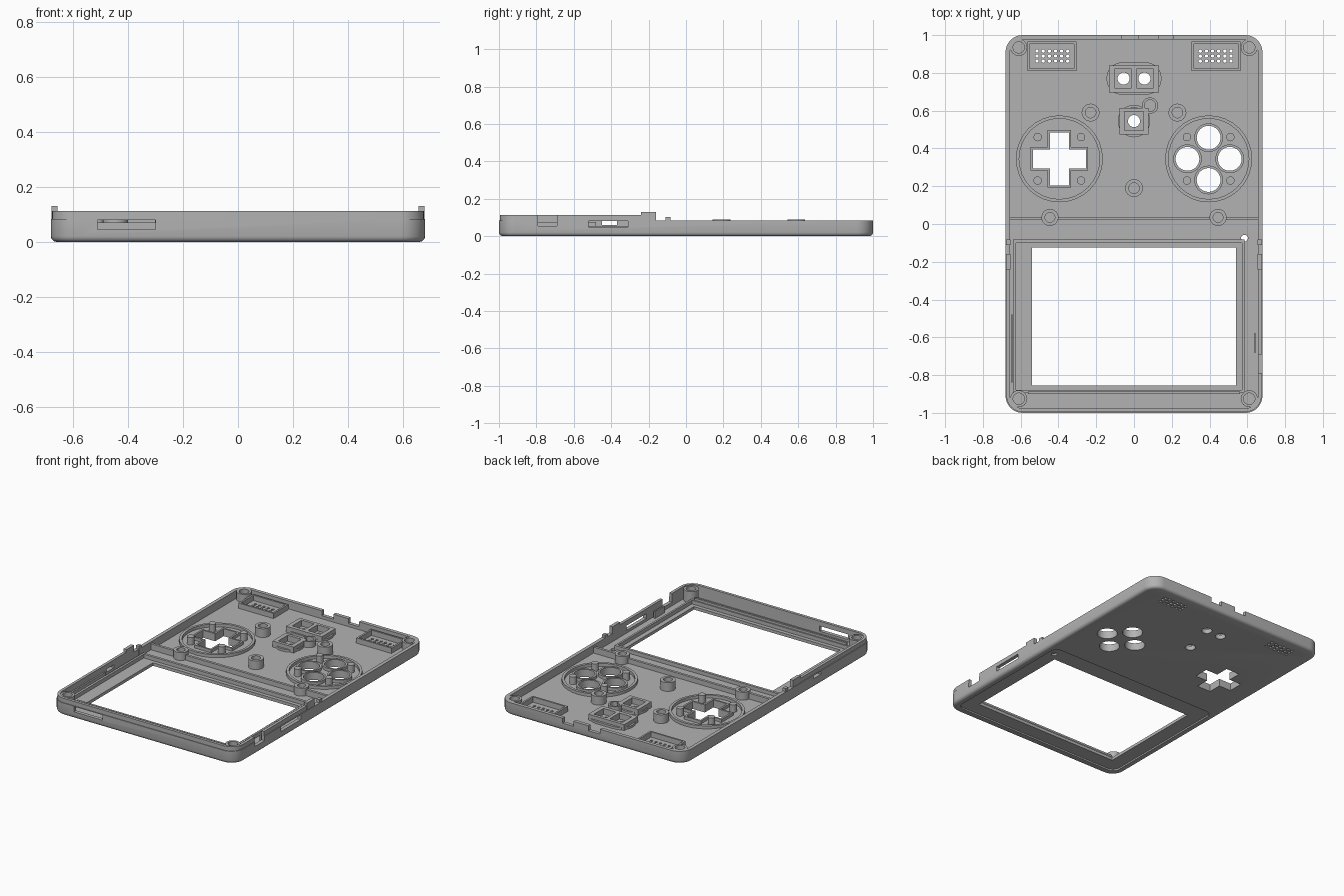
import bpy, bmesh
from math import cos, sin, pi, radians

cube = bpy.data.objects.get("Cube")
if cube:
    bpy.data.objects.remove(cube)

plastic = bpy.data.materials.new("grey_plastic")
GREY = (0.45, 0.45, 0.45, 1)
plastic.diffuse_color = GREY
plastic.use_nodes = True
plastic.node_tree.nodes["Principled BSDF"].inputs["Base Color"].default_value = GREY

FLOOR = 0.03
ROOT = 0.02      # parts are sunk slightly into the floor
SIDE_TOP = 0.083
LIP_TOP = 0.112
parts = []


# ---------- outline helpers ----------
def circle(x, y, r, n=32):
    return [(x + r * cos(2 * pi * i / n), y + r * sin(2 * pi * i / n)) for i in range(n)]


def rect(x0, x1, y0, y1):
    return [(x0, y0), (x1, y0), (x1, y1), (x0, y1)]


def round_rect(x, y, w, h, r, n=8):
    pts = []
    for k, (sx, sy) in enumerate([(1, 1), (-1, 1), (-1, -1), (1, -1)]):
        for i in range(n + 1):
            a = (k + i / n) * pi / 2
            pts.append((x + sx * (w / 2 - r) + r * cos(a), y + sy * (h / 2 - r) + r * sin(a)))
    return pts


def cross(x, y, a, b):
    quarter = [(a, -b), (a, b), (b, b)]
    pts = []
    for k in range(4):
        c, s = round(cos(k * pi / 2)), round(sin(k * pi / 2))
        pts += [(x + c * u - s * v, y + s * u + c * v) for u, v in quarter]
    return pts


# ---------- solid helpers ----------
def loft(bm, levels):
    """Stack outlines given as (points, z) and cap both ends."""
    rows = [[bm.verts.new((px, py, z)) for px, py in pts] for pts, z in levels]
    n = len(rows[0])
    for lo, hi in zip(rows, rows[1:]):
        for i in range(n):
            j = (i + 1) % n
            bm.faces.new((lo[i], lo[j], hi[j], hi[i]))
    bm.faces.new(rows[0][::-1])
    bm.faces.new(rows[-1])


def finish(name, bm):
    bmesh.ops.recalc_face_normals(bm, faces=bm.faces)
    mesh = bpy.data.meshes.new(name)
    bm.to_mesh(mesh)
    bm.free()
    mesh.materials.append(plastic)
    obj = bpy.data.objects.new(name, mesh)
    bpy.context.collection.objects.link(obj)
    return obj


def solids(name, items):
    """One object from several prisms given as (outline, bottom, top)."""
    bm = bmesh.new()
    for pts, z0, z1 in items:
        loft(bm, [(pts, z0), (pts, z1)])
    return finish(name, bm)


def block(name, pts, z1, z0=ROOT):
    parts.append(solids(name, [(pts, z0, z1)]))


def ring(name, outer, inner, z1, z0=ROOT):
    bm = bmesh.new()
    rows = [[bm.verts.new((px, py, z)) for px, py in pts]
            for pts, z in [(outer, z0), (outer, z1), (inner, z1), (inner, z0)]]
    n = len(outer)
    for k in range(4):
        a, b = rows[k], rows[(k + 1) % 4]
        for i in range(n):
            j = (i + 1) % n
            bm.faces.new((a[i], a[j], b[j], b[i]))
    parts.append(finish(name, bm))


def tube(name, x, y, r, hole, z1):
    ring(name, circle(x, y, r), circle(x, y, hole), z1)


def cut(obj, cutters):
    for c in cutters:
        mod = obj.modifiers.new("cut", "BOOLEAN")
        mod.operation, mod.solver, mod.object = "DIFFERENCE", "EXACT", c
        c.hide_render = True
    graph = bpy.context.evaluated_depsgraph_get()
    graph.update()
    obj_mesh = bpy.data.meshes.new_from_object(obj.evaluated_get(graph))
    obj.modifiers.clear()
    obj.data = obj_mesh
    for c in cutters:
        bpy.data.objects.remove(c)


# ---------- shell ----------
def shell_outline(inset):
    return round_rect(0, 0, 1.36 - 2 * inset, 2 - 2 * inset, 0.09 - inset)


bm = bmesh.new()
loft(bm, [(shell_outline(i), z) for i, z in
          [(0.02, 0), (0.01, 0.003), (0.003, 0.01), (0, 0.02),
           (0, SIDE_TOP), (0.005, SIDE_TOP), (0.005, LIP_TOP)]])
shell = finish("shell", bm)
parts.append(shell)

PAD_X, PAD_Y, STEP = 0.395, 0.345, 0.112
buttons = [(PAD_X + dx, PAD_Y + dy) for dx, dy in [(STEP, 0), (-STEP, 0), (0, STEP), (0, -STEP)]]

hollow = solids("hollow_cutter", [
    (shell_outline(0.024), FLOOR, 0.3),
    (round_rect(0, -0.475, 1.27, 0.95, 0.05), -0.1, 0.01)])

holes = [rect(-0.54, 0.54, -0.855, -0.125), cross(-PAD_X, PAD_Y, 0.14, 0.05),
         circle(0.585, -0.075, 0.018)]
holes += [circle(x, y, 0.063) for x, y in buttons]
holes += [circle(x, y, 0.032) for x, y in [(-0.055, 0.77), (0.055, 0.77), (0, 0.545)]]
for side in (-1, 1):
    for i in range(6):
        for j in range(3):
            holes.append(circle(side * 0.432 + (i - 2.5) * 0.0325, 0.889 + (j - 1) * 0.0265, 0.009, 12))
openings = solids("opening_cutter", [(h, -0.1, 0.2) for h in holes])

notches = solids("notch_cutter", [
    (rect(-1, 1, -0.16, 1.1), SIDE_TOP, 0.3),                 # lower upper-half rim
    (rect(-0.51, -0.3, -1.1, -0.95), 0.045, 0.08),            # front slot
    (rect(0.64, 0.8, -0.52, -0.31), 0.048, 0.08),             # side slot
    (rect(0.64, 0.8, -0.79, -0.69), 0.053, 0.3),              # side notch
    (rect(-0.8, -0.64, -0.45, -0.37), 0.06, 0.08)])
back_notches = solids("back_notch_cutter", [
    (rect(-0.065, 0.02, 0.95, 1.1), 0.05, 0.2),
    (rect(0.13, 0.21, 0.95, 1.1), 0.05, 0.2)])
cut(shell, [hollow, openings, notches, back_notches])

# ---------- parts repeated on both sides ----------
for s, side in [(-1, "right"), (1, "left")]:
    tube(side + "_back_corner_post", s * 0.61, 0.935, 0.045, 0.03, SIDE_TOP)
    tube(side + "_front_corner_post", s * 0.61, -0.925, 0.045, 0.03, LIP_TOP - 0.007)
    tube(side + "_screw_post", s * 0.23, 0.59, 0.047, 0.028, 0.088)
    tube(side + "_divider_post", s * 0.445, 0.035, 0.045, 0.026, SIDE_TOP)
    ring(side + "_speaker_frame", rect(*sorted((s * 0.305, s * 0.565)), 0.81, 0.965),
         rect(*sorted((s * 0.317, s * 0.553)), 0.822, 0.953), 0.065)
    # raised collar around each button group, with locating pegs
    tube(side + "_pad_collar", s * PAD_X, PAD_Y, 0.23, 0.213, 0.05)
    for k in range(4):
        px = s * PAD_X + (1 if k % 2 else -1) * 0.115
        py = PAD_Y + (1 if k // 2 else -1) * 0.115
        block(f"{side}_pad_peg_{k + 1}", circle(px, py, 0.022, 20), 0.08)
    # tabs standing on the side rim
    x0, x1 = sorted((s * 0.655, s * 0.677))
    block(side + "_rim_tab", rect(x0, x1, -0.24, -0.16), 0.13, 0.05)
    block(side + "_small_tab", rect(x0, x1, -0.11, -0.083), 0.103, 0.05)
    # divider between button half and screen half
    block(side + "_divider", rect(*sorted((s * 0.48, s * 0.657)), 0.02, 0.037), 0.07)

block("middle_divider", rect(-0.41, 0.41, 0.02, 0.037), 0.062)
tube("middle_screw_post", 0, 0.19, 0.047, 0.028, 0.088)

# ---------- button guides ----------
ring("cross_guide", cross(-PAD_X, PAD_Y, 0.152, 0.062), cross(-PAD_X, PAD_Y, 0.14, 0.05), 0.05)
for k, (x, y) in enumerate(buttons):
    tube(f"button_guide_{k + 1}", x, y, 0.076, 0.063, 0.05)

ring("pair_collar", round_rect(0, 0.77, 0.29, 0.17, 0.08), round_rect(0, 0.77, 0.26, 0.14, 0.065), 0.045)
for s, side in [(-1, "right"), (1, "left")]:
    ring(side + "_small_button_well", rect(s * 0.064 - 0.068, s * 0.064 + 0.068, 0.695, 0.84),
         rect(s * 0.058 - 0.046, s * 0.058 + 0.046, 0.72, 0.82), 0.07)
tube("single_collar", 0, 0.545, 0.086, 0.072, 0.045)
ring("single_button_well", rect(-0.078, 0.078, 0.475, 0.615), rect(-0.05, 0.05, 0.495, 0.595), 0.07)
tube("light_tube", 0.085, 0.627, 0.043, 0.03, 0.07)

# ---------- screen surround ----------
ring("screen_frame", rect(-0.64, 0.585, -0.895, -0.083),
     rect(-0.625, 0.572, -0.88, -0.1), 0.055)
block("front_rib", rect(-0.56, 0.56, -0.9, -0.887), 0.07)
block("left_side_rib", rect(0.635, 0.645, -0.68, -0.58), 0.075)
block("right_side_rib", rect(-0.652, -0.642, -0.84, -0.48), 0.075)

# ---------- shading ----------
bpy.ops.object.select_all(action="DESELECT")
for obj in parts:
    obj.select_set(True)
bpy.context.view_layer.objects.active = shell
bpy.ops.object.shade_smooth_by_angle(angle=radians(30))
